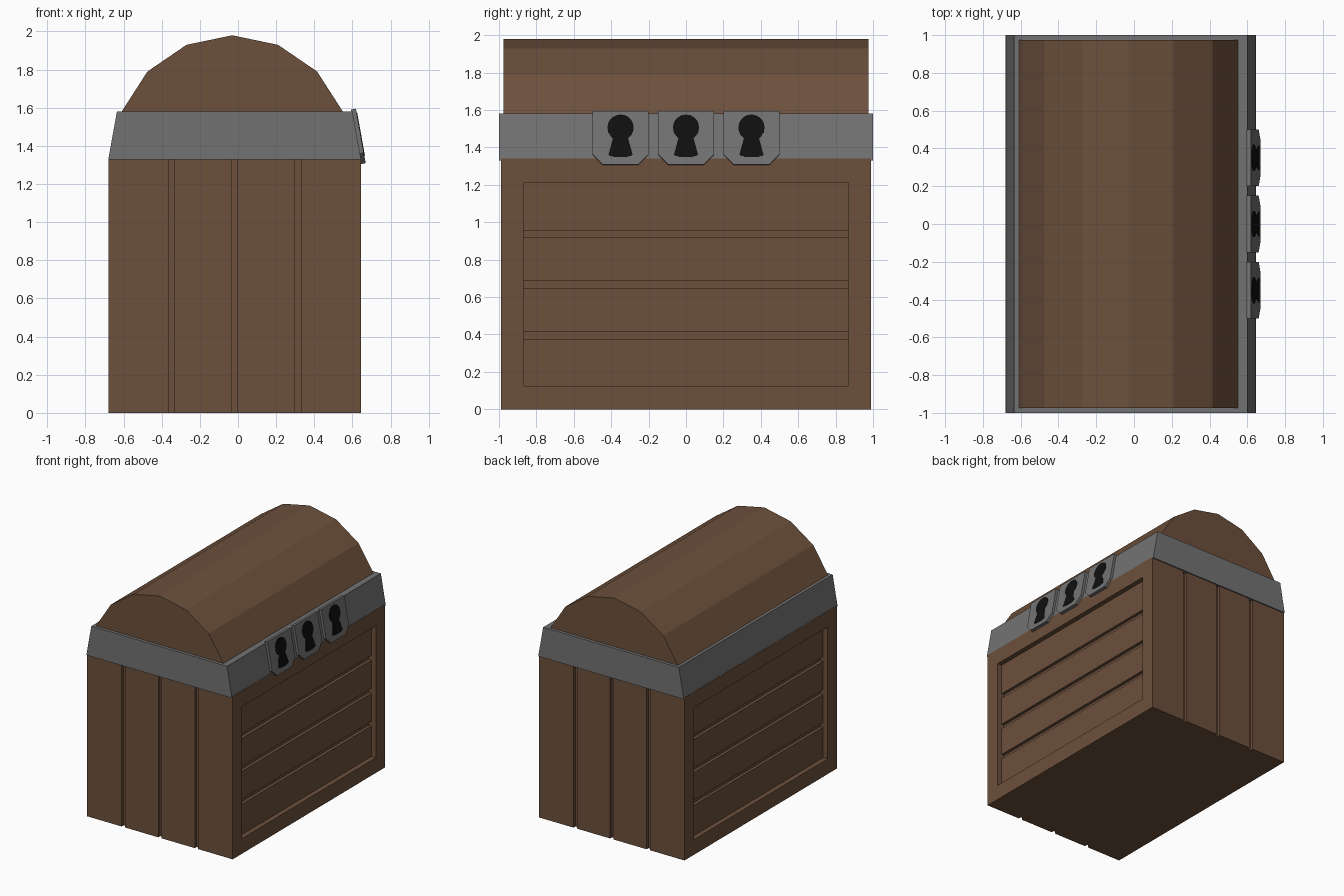
import bpy, bmesh, math
from mathutils import Matrix, Vector

if "Cube" in bpy.data.objects:
    bpy.data.objects.remove(bpy.data.objects["Cube"])

CX = -0.0175  # body centre line


def material(name, rgb):
    m = bpy.data.materials.new(name)
    m.diffuse_color = (*rgb, 1)
    m.use_nodes = True
    m.node_tree.nodes["Principled BSDF"].inputs["Base Color"].default_value = m.diffuse_color
    return m


WOOD = material("wood", (0.15, 0.08, 0.045))
IRON = material("iron", (0.17, 0.17, 0.17))
BLACK = material("black", (0.005, 0.005, 0.005))


def finish(name, bm, mat=None):
    bmesh.ops.recalc_face_normals(bm, faces=bm.faces)
    me = bpy.data.meshes.new(name)
    bm.to_mesh(me)
    bm.free()
    ob = bpy.data.objects.new(name, me)
    bpy.context.collection.objects.link(ob)
    if mat:
        me.materials.append(mat)
    return ob


def add_box(bm, x0, x1, y0, y1, z0, z1):
    m = Matrix.LocRotScale(((x0 + x1) / 2, (y0 + y1) / 2, (z0 + z1) / 2), None,
                           Vector((x1 - x0, y1 - y0, z1 - z0)))
    bmesh.ops.create_cube(bm, size=1, matrix=m)


def prism(name, profile, depth, place, mat):
    """Extrude a closed 2D profile by depth; place maps (u, v, w) to a point."""
    bm = bmesh.new()
    a = [bm.verts.new(place(u, v, 0)) for u, v in profile]
    b = [bm.verts.new(place(u, v, depth)) for u, v in profile]
    bm.faces.new(a)
    bm.faces.new(b[::-1])
    n = len(a)
    for i in range(n):
        bm.faces.new((a[i], a[(i + 1) % n], b[(i + 1) % n], b[i]))
    return finish(name, bm, mat)


# Body with plank grooves on the ends and recessed slatted side panels
bm = bmesh.new()
add_box(bm, -0.68, 0.645, -0.99, 0.99, 0, 1.34)
body = finish("body", bm, WOOD)


def carve(boxes):
    bm = bmesh.new()
    for b in boxes:
        add_box(bm, *b)
    cutter = finish("cutter", bm)
    cutter.hide_render = True
    mod = body.modifiers.new("cut", "BOOLEAN")
    mod.operation, mod.solver, mod.object = "DIFFERENCE", "EXACT", cutter
    bpy.context.view_layer.objects.active = body
    bpy.ops.object.modifier_apply(modifier=mod.name)
    bpy.data.objects.remove(cutter)


def side_boxes(inner, outer, y, z0, z1):
    for s in (-1, 1):
        xs = sorted((CX + s * inner, CX + s * outer))
        yield (*xs, -y, y, z0, z1)


carve([(x - 0.015, x + 0.015, *sorted((s * 0.965, s * 1.1)), -0.1, 1.33)
       for x in (-0.35, -0.0175, 0.315) for s in (-1, 1)])
carve(side_boxes(0.6225, 0.8, 0.87, 0.125, 1.21))
carve([b for z in (0.395, 0.665, 0.937) for b in side_boxes(0.597, 0.7, 0.87, z - 0.02, z + 0.02)])

# Iron band, sloping in on the long sides
prism("iron_band", [(-0.68, 1.33), (0.645, 1.33), (0.60, 1.58), (-0.635, 1.58)],
      2.0, lambda u, v, w: (u, w - 1, v), IRON)

# Faceted barrel lid
half = [(0.58, 1.57), (0.58, 1.58), (0.445, 1.79), (0.24, 1.93)]
lid = [(CX - 0.0125 + x, z) for x, z in half] + [(CX - 0.0125, 1.98)]
lid += [(CX - 0.0125 - x, z) for x, z in reversed(half)]
prism("lid", lid, 1.95, lambda u, v, w: (u, w - 0.975, v), WOOD)

# Three tilted lock plates with keyholes
tilt = math.atan2(0.045, 0.25)
up = Vector((-math.sin(tilt), 0, math.cos(tilt)))
out = Vector((math.cos(tilt), 0, math.sin(tilt)))
plate = [(-0.15, 0.29), (0.15, 0.29), (0.15, 0.055), (0.095, 0), (-0.095, 0), (-0.15, 0.055)]
angles = [math.radians(-55 + 290 * i / 16) for i in range(17)]
hole = [(0.07 * math.cos(a), 0.2 + 0.07 * math.sin(a)) for a in angles]
hole += [(-0.065, 0.05), (-0.03, 0.04), (0.03, 0.04), (0.065, 0.05)]
for i, y in enumerate((-0.35, 0, 0.35), 1):
    base = Vector((0.644, y, 1.305))

    def at(u, v, w):
        return base + Vector((0, u, 0)) + up * v + out * w

    prism(f"lock_plate_{i}", plate, 0.026, at, IRON)
    prism(f"keyhole_{i}", hole, 0.004, lambda u, v, w: at(u, v, w + 0.025), BLACK)
